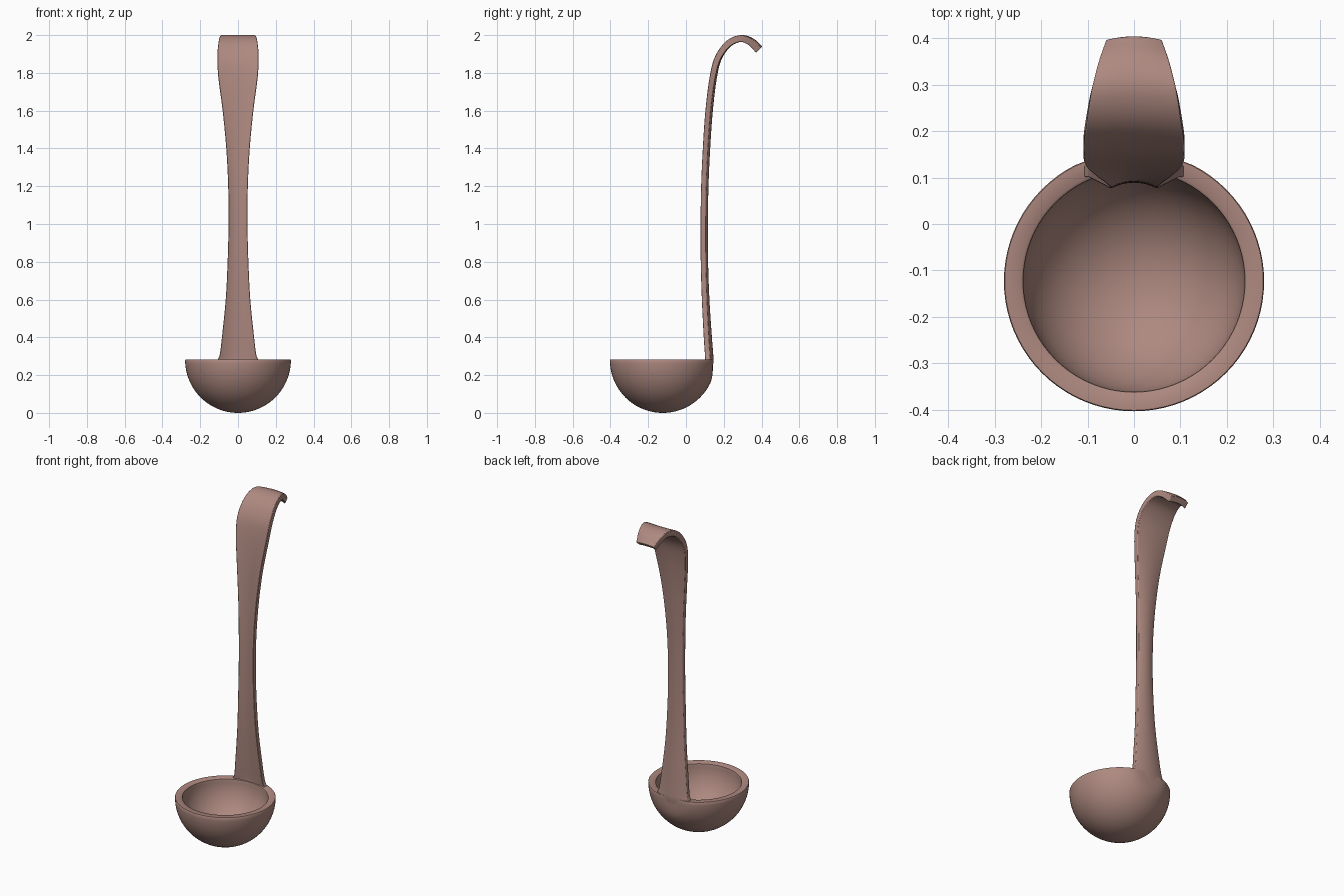
import bpy, bmesh, math
from mathutils import Vector

if "Cube" in bpy.data.objects:
    bpy.data.objects.remove(bpy.data.objects["Cube"])

mat = bpy.data.materials.new("clay")
mat.diffuse_color = (0.42, 0.25, 0.215, 1)
mat.use_nodes = True
mat.node_tree.nodes["Principled BSDF"].inputs["Base Color"].default_value = mat.diffuse_color


def finish(name, bm, bevel=0.0):
    bmesh.ops.remove_doubles(bm, verts=bm.verts, dist=1e-5)
    bmesh.ops.recalc_face_normals(bm, faces=bm.faces)
    me = bpy.data.meshes.new(name)
    bm.to_mesh(me)
    bm.free()
    ob = bpy.data.objects.new(name, me)
    bpy.context.collection.objects.link(ob)
    me.materials.append(mat)
    bpy.ops.object.select_all(action='DESELECT')
    ob.select_set(True)
    bpy.context.view_layer.objects.active = ob
    bpy.ops.object.shade_smooth_by_angle(angle=math.radians(40))
    if bevel:
        b = ob.modifiers.new("bevel", 'BEVEL')
        b.width, b.segments = bevel, 2
        b.limit_method, b.angle_limit = 'ANGLE', math.radians(50)
    return ob


# Bowl: hemispherical shell spun from a profile
CY, RIM, R, RI, N = -0.123, 0.283, 0.28, 0.238, 24
prof = [(R * math.sin(a), R - R * math.cos(a))
        for a in (math.pi / 2 * i / N for i in range(N + 1))]
prof += [(R - 0.002, RIM), (RI + 0.006, RIM), (RI + 0.001, RIM - 0.004)]
prof += [(RI * math.cos(a), R - 0.006 - (RI - 0.004) * math.sin(a))
         for a in (math.pi / 2 * i / N for i in range(N + 1))]
bm = bmesh.new()
vs = [bm.verts.new((r, CY, z)) for r, z in prof]
es = [bm.edges.new(p) for p in zip(vs, vs[1:])]
bmesh.ops.spin(bm, geom=vs + es, cent=(0, CY, 0), axis=(0, 0, 1),
               angle=2 * math.pi, steps=80, use_duplicate=False)
bmesh.ops.remove_doubles(bm, verts=bm.verts, dist=1e-5)
# the back of the bowl is slightly flattened where the handle joins
for v in bm.verts:
    if v.co.y > 0.13:
        v.co.y = 0.13 + 0.015 * math.tanh((v.co.y - 0.13) / 0.02)
finish("bowl", bm)

# Handle stations: front edge y, z, half width, hollow depth, thickness
stations = [
    (0.089, 0.18, 0.095, 0.016, 0.028), (0.099, 0.27, 0.108, 0.018, 0.028),
    (0.099, 0.31, 0.096, 0.018, 0.027), (0.093, 0.40, 0.085, 0.017, 0.027),
    (0.083, 0.60, 0.065, 0.014, 0.027), (0.077, 0.80, 0.055, 0.013, 0.027),
    (0.076, 1.00, 0.050, 0.013, 0.027), (0.079, 1.20, 0.052, 0.013, 0.027),
    (0.088, 1.40, 0.062, 0.013, 0.027), (0.102, 1.60, 0.081, 0.012, 0.028),
    (0.125, 1.78, 0.104, 0.009, 0.030), (0.155, 1.89, 0.109, 0.006, 0.032),
    (0.215, 1.97, 0.102, 0.003, 0.034), (0.288, 2.00, 0.091, 0.000, 0.036),
    (0.350, 1.979, 0.076, -0.006, 0.037), (0.397, 1.932, 0.060, -0.011, 0.037),
]


def smooth_path(pts, steps=5):
    pts = [Vector(p) for p in pts]
    ext = [2 * pts[0] - pts[1]] + pts + [2 * pts[-1] - pts[-2]]
    out = []
    for a, b, c, d in zip(ext, ext[1:], ext[2:], ext[3:]):
        for i in range(steps):
            t = i / steps
            out.append(0.5 * (2 * b + (c - a) * t + (2 * a - 5 * b + 4 * c - d) * t * t
                              + (3 * b - a - 3 * c + d) * t ** 3))
    return out + [pts[-1]]


# Handle: curved strap section swept along the hooked path
path = smooth_path(stations)
us = [i / 6 - 1 for i in range(13)]
bm = bmesh.new()
rings = []
for i, p in enumerate(path):
    q, s = path[max(i - 1, 0)], path[min(i + 1, len(path) - 1)]
    ty, tz = s[0] - q[0], s[1] - q[1]
    l = math.hypot(ty, tz)
    ny, nz = tz / l, -ty / l
    ring = []
    for u, t in [(u, 0) for u in us] + [(u, p[4]) for u in reversed(us)]:
        d = p[3] * (1 - u * u) + t
        ring.append(bm.verts.new((u * p[2], p[0] + ny * d, p[1] + nz * d)))
    rings.append(ring)
for a, b in zip(rings, rings[1:]):
    for j in range(len(a)):
        k = (j + 1) % len(a)
        bm.faces.new((a[j], a[k], b[k], b[j]))
n = len(us)
for r in (rings[0], rings[-1]):
    for j in range(n - 1):
        bm.faces.new((r[j], r[j + 1], r[2 * n - 2 - j], r[2 * n - 1 - j]))
finish("handle", bm, 0.003)
